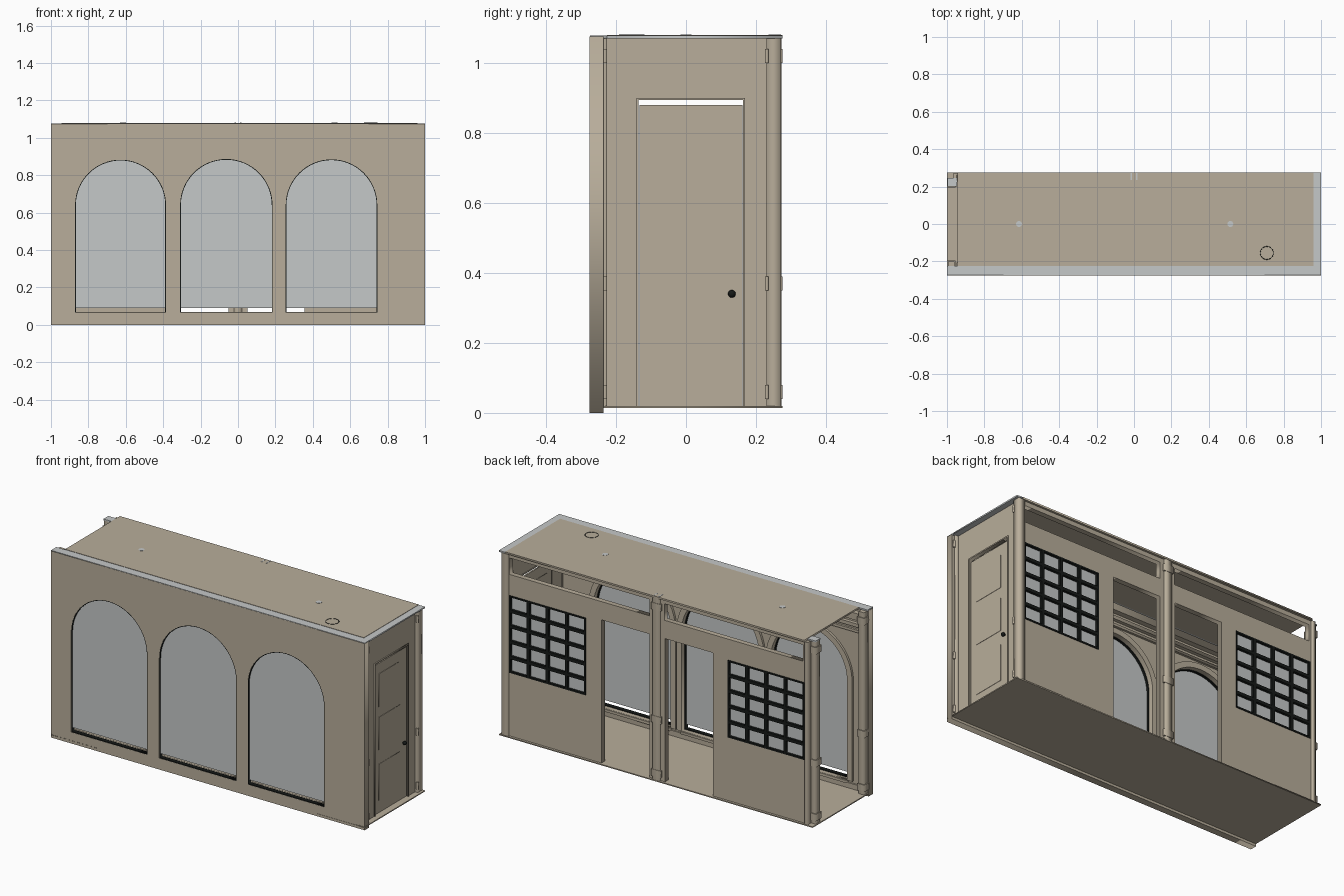
import bpy, math
from mathutils import Matrix

if "Cube" in bpy.data.objects:
    bpy.data.objects.remove(bpy.data.objects["Cube"])


def material(name, rgb):
    m = bpy.data.materials.new(name)
    m.diffuse_color = (*rgb, 1)
    m.use_nodes = True
    m.node_tree.nodes["Principled BSDF"].inputs["Base Color"].default_value = m.diffuse_color
    return m


TAN = material("tan_paint", (0.48, 0.42, 0.325))
GREY = material("pale_grey", (0.56, 0.58, 0.58))
BLACK = material("black_metal", (0.008, 0.01, 0.009))

# plane axes: 'x' maps (u,v) to (y,z), 'y' maps (u,v) to (x,z), 'z' maps (u,v) to (x,y)
AXES = {
    'x': Matrix(((0, 0, 1, 0), (1, 0, 0, 0), (0, 1, 0, 0), (0, 0, 0, 1))),
    'y': Matrix(((1, 0, 0, 0), (0, 0, -1, 0), (0, 1, 0, 0), (0, 0, 0, 1))),
    'z': Matrix.Identity(4),
}


def plate(name, loops, axis, lo, hi, mat):
    """Filled outline with holes, extruded from lo to hi along the axis."""
    cu = bpy.data.curves.new(name, 'CURVE')
    cu.dimensions = '2D'
    cu.fill_mode = 'BOTH'
    cu.extrude = (hi - lo) / 2
    for pts in loops:
        s = cu.splines.new('POLY')
        s.points.add(len(pts) - 1)
        for p, (u, v) in zip(s.points, pts):
            p.co = (u, v, 0, 1)
        s.use_cyclic_u = True
    tmp = bpy.data.objects.new(name + "_outline", cu)
    bpy.context.collection.objects.link(tmp)
    dg = bpy.context.evaluated_depsgraph_get()
    me = bpy.data.meshes.new_from_object(tmp.evaluated_get(dg))
    bpy.data.objects.remove(tmp)
    mid = (lo + hi) / 2
    me.transform(AXES[axis])
    shift = {'x': (mid, 0, 0), 'y': (0, mid, 0), 'z': (0, 0, mid)}[axis]
    me.transform(Matrix.Translation(shift))
    me.materials.clear()
    me.materials.append(mat)
    ob = bpy.data.objects.new(name, me)
    bpy.context.collection.objects.link(ob)
    return ob


def rect(u0, u1, v0, v1):
    return [(u0, v0), (u1, v0), (u1, v1), (u0, v1)]


def box(name, x0, x1, y0, y1, z0, z1, mat=TAN):
    return plate(name, [rect(x0, x1, y0, y1)], 'z', z0, z1, mat)


def arch(cx, r, bottom, spring=0.64, n=32):
    pts = [(cx - r, bottom), (cx + r, bottom)]
    return pts + [(cx + r * math.cos(math.pi * i / n), spring + r * math.sin(math.pi * i / n))
                  for i in range(n + 1)]


def disc(name, x, y, r, z0, z1, mat):
    pts = [(x + r * math.cos(math.tau * i / 24), y + r * math.sin(math.tau * i / 24)) for i in range(24)]
    return plate(name, [pts], 'z', z0, z1, mat)


# Front wall with three arched windows
ARCHES = [(-0.628, 0.243), (-0.0625, 0.247), (0.5, 0.245)]
plate("front_wall", [rect(-1, 1, 0, 1.075)] + [arch(c, r, 0.065) for c, r in ARCHES],
      'y', -0.275, -0.235, TAN)
for c, r in ARCHES:
    plate("arch_window_frame", [arch(c, r, 0.065), arch(c, r - 0.004, 0.069)], 'y', -0.274, -0.25, BLACK)
    plate("arch_glass", [arch(c, r - 0.002, 0.09)], 'y', -0.267, -0.263, GREY)
    plate("inner_arch_trim", [arch(c, r + 0.032, 0.064), arch(c, r, 0.066)], 'y', -0.236, -0.222, TAN)
    box("inner_sill", c - r, c + r, -0.255, -0.215, 0.05, 0.065)

# Mouldings and baseboard inside the front wall
for z0, z1, d in [(0.93, 0.945, 0.012), (0.965, 0.985, 0.02), (1.01, 1.05, 0.03)]:
    box("inner_moulding", -0.95, 0.955, -0.236, -0.235 + d, z0, z1)
box("inner_baseboard", -0.95, 0.955, -0.236, -0.226, 0.02, 0.05)

# Floor and roof
box("floor", -1, 1, -0.275, 0.275, 0.014, 0.02)
box("roof", -0.945, 0.96, -0.225, 0.275, 1.07, 1.08)
box("roof_front_strip", -1, 1, -0.274, -0.225, 1.07, 1.078, GREY)
box("roof_end_strip", 0.96, 1, -0.225, 0.275, 1.07, 1.078, GREY)

# Back wall: two doorways, two windows, two transom openings
DOOR = 0.845
outline = [(-0.95, 0.02), (-0.355, 0.02), (-0.355, DOOR), (-0.05, DOOR), (-0.05, 0.02), (0.05, 0.02),
           (0.05, DOOR), (0.355, DOOR), (0.355, 0.02), (0.975, 0.02), (0.975, 1.07), (-0.95, 1.07)]
WINDOWS = [(-0.938, -0.45), (0.455, 0.943)]
W0, W1 = 0.385, 0.83
holes = [rect(a, b, W0, W1) for a, b in WINDOWS]
holes += [rect(-0.93, -0.045, 0.95, 1.045), rect(0.05, 0.94, 0.95, 1.045)]
plate("back_wall", [outline] + holes, 'y', 0.232, 0.262, TAN)
for a, b in WINDOWS:
    cw, rh, bar = (b - a) / 4, (W1 - W0) / 5, 0.009
    panes = [rect(a + i * cw + bar, a + (i + 1) * cw - bar, W0 + j * rh + bar, W0 + (j + 1) * rh - bar)
             for i in range(4) for j in range(5)]
    plate("grid_window_frame", [rect(a, b, W0, W1)] + panes, 'y', 0.24, 0.266, BLACK)
    plate("grid_window_glass", [rect(a + 0.003, b - 0.003, W0 + 0.003, W1 - 0.003)], 'y', 0.248, 0.252, GREY)

# Posts at the back and at the open end
box("centre_post", -0.022, 0.022, 0.225, 0.273, 0.02, 1.07)
box("back_right_post", 0.945, 0.985, 0.23, 0.272, 0.02, 1.07)
box("back_left_post", -0.995, -0.965, 0.2, 0.24, 0.02, 1.07)
box("back_left_post_flange", -0.965, -0.945, 0.225, 0.272, 0.02, 1.07)
box("back_left_cap", -0.998, -0.946, 0.2, 0.245, 1.07, 1.078, GREY)
box("front_left_post", -0.995, -0.96, -0.235, -0.2, 0.02, 1.07)
box("front_right_post", 0.95, 0.985, -0.236, -0.225, 0.02, 1.07)

# Small clips on the posts
for z in (0.04, 0.35, 1.0):
    box("post_clip", -0.03, 0.03, 0.262, 0.275, z, z + 0.04)
    box("post_clip", -1, -0.955, 0.195, 0.245, z, z + 0.04)
    box("post_clip", -1, -0.955, -0.24, -0.195, z, z + 0.04)
    box("post_clip", 0.975, 0.995, -0.236, -0.226, z, z + 0.04)
    box("post_clip", 0.975, 0.99, 0.226, 0.236, z, z + 0.04)

# Right end wall with its door
plate("end_wall", [[(-0.235, 0.02), (-0.135, 0.02), (-0.135, 0.893), (0.163, 0.893), (0.163, 0.02),
                    (0.235, 0.02), (0.235, 1.07), (-0.235, 1.07)]], 'x', 0.95, 0.967, TAN)
plate("door_casing", [[(-0.141, 0.02), (-0.135, 0.02), (-0.135, 0.893), (0.163, 0.893), (0.163, 0.02),
                       (0.169, 0.02), (0.169, 0.9), (-0.141, 0.9)]], 'x', 0.948, 0.972, TAN)
plate("end_door", [rect(-0.133, 0.161, 0.02, 0.88)], 'x', 0.952, 0.96, TAN)
for z0, z1 in [(0.09, 0.3), (0.38, 0.57), (0.63, 0.82)]:
    plate("door_panel", [rect(-0.09, 0.1, z0, z1)], 'x', 0.95, 0.962, TAN)
bpy.ops.mesh.primitive_uv_sphere_add(segments=16, ring_count=8, radius=0.011, location=(0.972, 0.131, 0.34))
knob = bpy.context.object
knob.name = "door_knob"
knob.data.materials.append(BLACK)
bpy.ops.object.shade_smooth_by_angle()
plate("door_knob_stem", [rect(0.127, 0.135, 0.336, 0.344)], 'x', 0.955, 0.972, BLACK)

# Ceiling lamps and roof ring
for x in (-0.615, 0.515):
    disc("ceiling_lamp", x, 0, 0.035, 1.06, 1.071, GREY)
    disc("roof_lamp_cap", x, 0, 0.016, 1.07, 1.081, GREY)
box("roof_post_mark", -0.018, -0.012, 0.235, 0.272, 1.07, 1.081, GREY)
box("roof_post_mark", 0.012, 0.018, 0.235, 0.272, 1.07, 1.081, GREY)
bpy.ops.mesh.primitive_torus_add(major_radius=0.035, minor_radius=0.0015, major_segments=32,
                                 minor_segments=6, location=(0.71, -0.155, 1.08))
ring = bpy.context.object
ring.name = "roof_ring"
ring.data.materials.append(BLACK)
